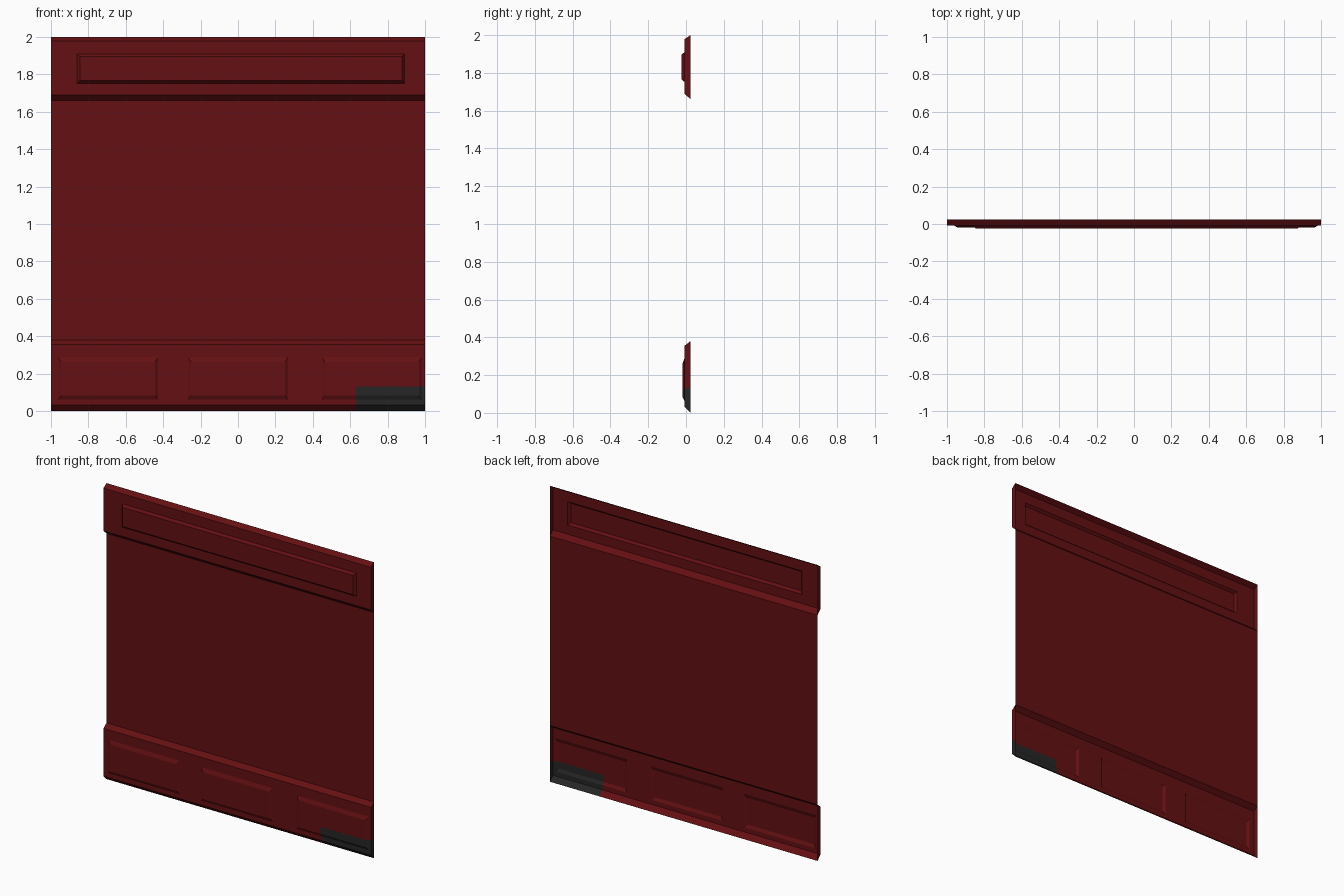
import bpy, bmesh
from mathutils import Vector

if "Cube" in bpy.data.objects:
    bpy.data.objects.remove(bpy.data.objects["Cube"])

BACK, FRONT = 0.024, -0.008      # wall sheet depth and band face depth


def material(name, rgb):
    m = bpy.data.materials.new(name)
    m.diffuse_color = (*rgb, 1)
    m.use_nodes = True
    m.node_tree.nodes["Principled BSDF"].inputs["Base Color"].default_value = m.diffuse_color
    return m


red = material("dark red", (0.127, 0.005, 0.006))
grey = material("charcoal", (0.019, 0.019, 0.019))


def face(bm, pts, out=(0, -1, 0)):
    f = bm.faces.new([bm.verts.new(p) for p in pts])
    f.normal_update()
    if f.normal.dot(Vector(out)) < 0:
        f.normal_flip()


def finish(bm, name):
    bmesh.ops.remove_doubles(bm, verts=bm.verts, dist=1e-5)
    me = bpy.data.meshes.new(name)
    bm.to_mesh(me)
    bm.free()
    me.materials.append(red)
    me.materials.append(grey)
    ob = bpy.data.objects.new(name, me)
    bpy.context.collection.objects.link(ob)
    return ob


def band(bm, z0, z1, low, high, panels, depth, side, bot, top):
    """Hollow moulding with bevelled edges, end caps and raised panels."""
    a, b = z0 + low, z1 - high
    # bevelled lower and upper edges
    for zb, zf in ((z0, a), (z1, b)):
        face(bm, [(-1, BACK, zb), (1, BACK, zb), (1, FRONT, zf), (-1, FRONT, zf)])
    # end caps
    for x in (-1, 1):
        face(bm, [(x, BACK, z0), (x, FRONT, a), (x, FRONT, b), (x, BACK, z1)], (x, 0, 0))
    # flat face around the panel openings
    pz0, pz1 = panels[0][2:]
    xs = [-1] + [x for p in panels for x in p[:2]] + [1]
    zs = [a, pz0, pz1, b]
    for i in range(len(xs) - 1):
        for j in range(3):
            if j == 1 and i % 2 == 1:
                continue
            l, r, d, u = xs[i], xs[i + 1], zs[j], zs[j + 1]
            face(bm, [(l, FRONT, d), (r, FRONT, d), (r, FRONT, u), (l, FRONT, u)])
    # raised panels with sloped borders
    for l, r, d, u in panels:
        outer = [(l, FRONT, d), (r, FRONT, d), (r, FRONT, u), (l, FRONT, u)]
        inner = [(l + side, depth, d + bot), (r - side, depth, d + bot),
                 (r - side, depth, u - top), (l + side, depth, u - top)]
        face(bm, inner)
        for k in range(4):
            n = (k + 1) % 4
            face(bm, [outer[k], outer[n], inner[n], inner[k]])


# main wall sheet between the bands
bm = bmesh.new()
face(bm, [(-1, BACK, 0.38), (1, BACK, 0.38), (1, BACK, 1.66), (-1, BACK, 1.66)])
finish(bm, "wall_sheet")

# upper band with one long panel
bm = bmesh.new()
band(bm, 1.66, 2.0, 0.03, 0.022, [(-0.86, 0.89, 1.752, 1.91)], -0.024, 0.014, 0.014, 0.014)
finish(bm, "upper_band")

# lower band with three panels
bm = bmesh.new()
band(bm, 0.0, 0.38, 0.032, 0.025,
     [(x, x + 0.535, 0.062, 0.288) for x in (-0.962, -0.268, 0.448)],
     -0.018, 0.016, 0.02, 0.025)
bmesh.ops.remove_doubles(bm, verts=bm.verts, dist=1e-5)
# charcoal corner patch, cut into the faces
for co, no in (((0.63, 0, 0), (1, 0, 0)), ((0, 0, 0.13), (0, 0, 1))):
    bmesh.ops.bisect_plane(bm, geom=bm.verts[:] + bm.edges[:] + bm.faces[:],
                           plane_co=co, plane_no=no, dist=1e-5)
for f in bm.faces:
    c = f.calc_center_median()
    f.material_index = int(c.x > 0.63 and c.z < 0.13)
finish(bm, "lower_band")
